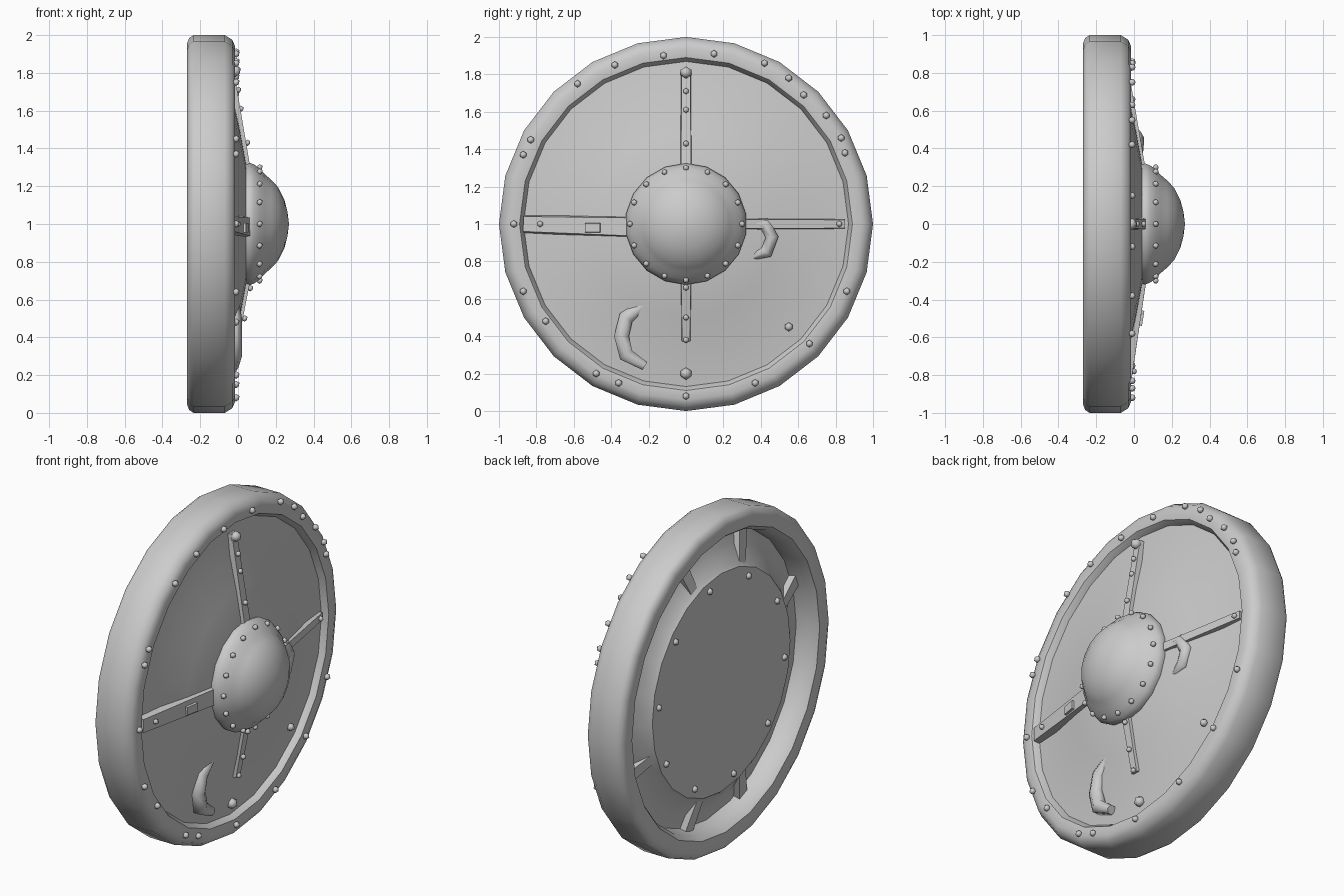
import bpy, bmesh, math
from mathutils import Vector, Matrix

if "Cube" in bpy.data.objects:
    bpy.data.objects.remove(bpy.data.objects["Cube"])

C = Vector((0, 0, 1))          # shield centre, axis along +x


def finish(name, bm, angle=40):
    bmesh.ops.recalc_face_normals(bm, faces=bm.faces)
    me = bpy.data.meshes.new(name)
    bm.to_mesh(me)
    bm.free()
    ob = bpy.data.objects.new(name, me)
    bpy.context.collection.objects.link(ob)
    bpy.ops.object.select_all(action='DESELECT')
    ob.select_set(True)
    bpy.context.view_layer.objects.active = ob
    bpy.ops.object.shade_smooth_by_angle(angle=math.radians(angle))
    return ob


def lathe(name, profile, n, closed=False, angle=40):
    """Revolve (x, radius) points around the shield axis."""
    bm = bmesh.new()
    rings = []
    for x, r in profile:
        if r == 0:
            rings.append([bm.verts.new((x, 0, 1))] * n)
        else:
            rings.append([bm.verts.new((x, r * math.sin(2 * math.pi * i / n),
                                        1 + r * math.cos(2 * math.pi * i / n))) for i in range(n)])
    pairs = list(zip(rings, rings[1:])) + ([(rings[-1], rings[0])] if closed else [])
    for a, b in pairs:
        for i in range(n):
            j = (i + 1) % n
            bm.faces.new(list(dict.fromkeys((a[i], a[j], b[j], b[i]))))
    return finish(name, bm, angle)


def bar(name, p, q, w0, w1, depth):
    """Tapered radial bar from p to q, given as (x, y, z)."""
    p, q = Vector(p), Vector(q)
    d = (q - p).normalized()
    side = d.cross(Vector((1, 0, 0))).normalized()
    up = side.cross(d)
    if up.x < 0:
        up = -up
    bm = bmesh.new()
    ends = []
    for c, w in ((p, w0), (q, w1)):
        ends.append([bm.verts.new(c + side * s * w * k - up * h)
                     for s, h, k in ((-1, depth, 1), (-1, 0, .8), (1, 0, .8), (1, depth, 1))])
    for i in range(4):
        j = (i + 1) % 4
        bm.faces.new((ends[0][i], ends[0][j], ends[1][j], ends[1][i]))
    for e in ends:
        bm.faces.new(e)
    return finish(name, bm, 30)


def studs(name, points, radius):
    bm = bmesh.new()
    for p in points:
        bmesh.ops.create_icosphere(bm, subdivisions=1, radius=radius, matrix=Matrix.Translation(p))
    return finish(name, bm, 50)


def hook(name, points, x, radius):
    """Curved relief scroll lying on the board; points are (y, z, thickness)."""
    cu = bpy.data.curves.new(name, 'CURVE')
    cu.dimensions = '3D'
    cu.bevel_depth = radius
    cu.bevel_resolution = 1
    cu.use_fill_caps = True
    s = cu.splines.new('POLY')
    s.points.add(len(points) - 1)
    for pt, (y, z, t) in zip(s.points, points):
        pt.co = (x, y, z, 1)
        pt.radius = t
    ob = bpy.data.objects.new(name, cu)
    bpy.context.collection.objects.link(ob)


# Heavy rounded rim
lathe("rim", [(-.235, 1.0), (-.07, 1.0), (-.03, .975), (-.015, .94), (-.02, .89), (-.06, .865),
              (-.14, .85), (-.23, .865), (-.265, .89), (-.27, .955), (-.258, .985)], 24, True, 50)

# Coned board: front face, then sloping back skirt up to a raised flat panel
lathe("board", [(.055, 0), (.05, .28), (.01, .5), (-.035, .7), (-.055, .88),
                (-.13, .88), (-.155, .77), (-.215, .675), (-.235, .655), (-.235, 0)], 24, False, 25)

# Central boss: flange sweeping into the dome
lathe("boss", [(.03, .315), (.06, .325), (.085, .315), (.115, .295), (.14, .265), (.175, .235),
               (.212, .195), (.245, .13), (.262, .065), (.27, 0)], 18, False, 50)
studs("boss_studs", [Vector((.115, .30 * math.sin(a), 1 + .30 * math.cos(a)))
                     for a in [2 * math.pi * i / 16 for i in range(16)]], .017)

# Four radial straps
bar("top_strap", (-.025, 0, 1.83), (.065, 0, 1.30), .028, .034, .05)
bar("bottom_strap", (.0, 0, .37), (.065, 0, .70), .026, .032, .05)
bar("left_strap", (-.02, -.87, 1.0), (.065, -.30, .985), .05, .06, .05)
bar("right_strap", (-.035, .85, 1.0), (.06, .30, 1.0), .028, .03, .04)
bar("left_strap_plate", (.042, -.54, .98), (.055, -.46, .98), .03, .03, .04)
studs("strap_studs", [Vector(p) for p in
                      [(.002, 0, 1.71), (.015, 0, 1.61), (.05, 0, 1.43), (.065, 0, .66),
                       (.035, 0, .50), (.005, 0, .38), (0, -.78, 1), (-.025, .82, 1)]], .017)
studs("strap_end_bolts", [Vector((-.015, 0, 1.81)), Vector((-.04, 0, .2))], .033)

# Relief scrolls
hook("lower_scroll", [(-.16, .54, .6), (-.24, .56, .8), (-.32, .50, 1), (-.345, .40, 1),
                      (-.32, .30, 1), (-.22, .24, .6)], -.025, .046)
hook("side_scroll", [(.33, 1.0, .8), (.42, 1.0, 1), (.46, .93, 1), (.43, .85, 1), (.35, .82, .4)], .012, .04)

# Rivets round the rim and one loose on the board
rim_rivets = [(.15, 1.91), (-.38, 1.85), (-.58, 1.75), (-.83, 1.45), (-.87, 1.37), (-.92, 1.0),
              (-.87, .64), (-.75, .48), (-.48, .2), (-.36, .15), (0, .08), (.37, .15), (.66, .36),
              (.86, .64), (.85, 1.38), (.75, 1.58), (.63, 1.69), (.55, 1.78), (.42, 1.86), (-.12, 1.9),
              (.83, 1.46)]
studs("rim_rivets", [Vector((-.01, y, z)) for y, z in rim_rivets], .02)
studs("board_rivet", [Vector((-.035, .55, .45))], .024)

# Rivets on the back panel
studs("back_rivets", [C + Vector((-.235, .6 * math.sin(a), .6 * math.cos(a)))
                      for a in [2 * math.pi * (i + .3) / 10 for i in range(10)]], .022)

# Small cleats bridging the groove at the back
for k, deg in enumerate((20, 110, 165, 200, 290, 340)):
    u = Vector((0, math.sin(math.radians(deg)), math.cos(math.radians(deg))))
    bar("back_cleat_%d" % k, C + u * .64 + Vector((-.15, 0, 0)),
        C + u * .88 + Vector((-.10, 0, 0)), .03, .04, .07)
